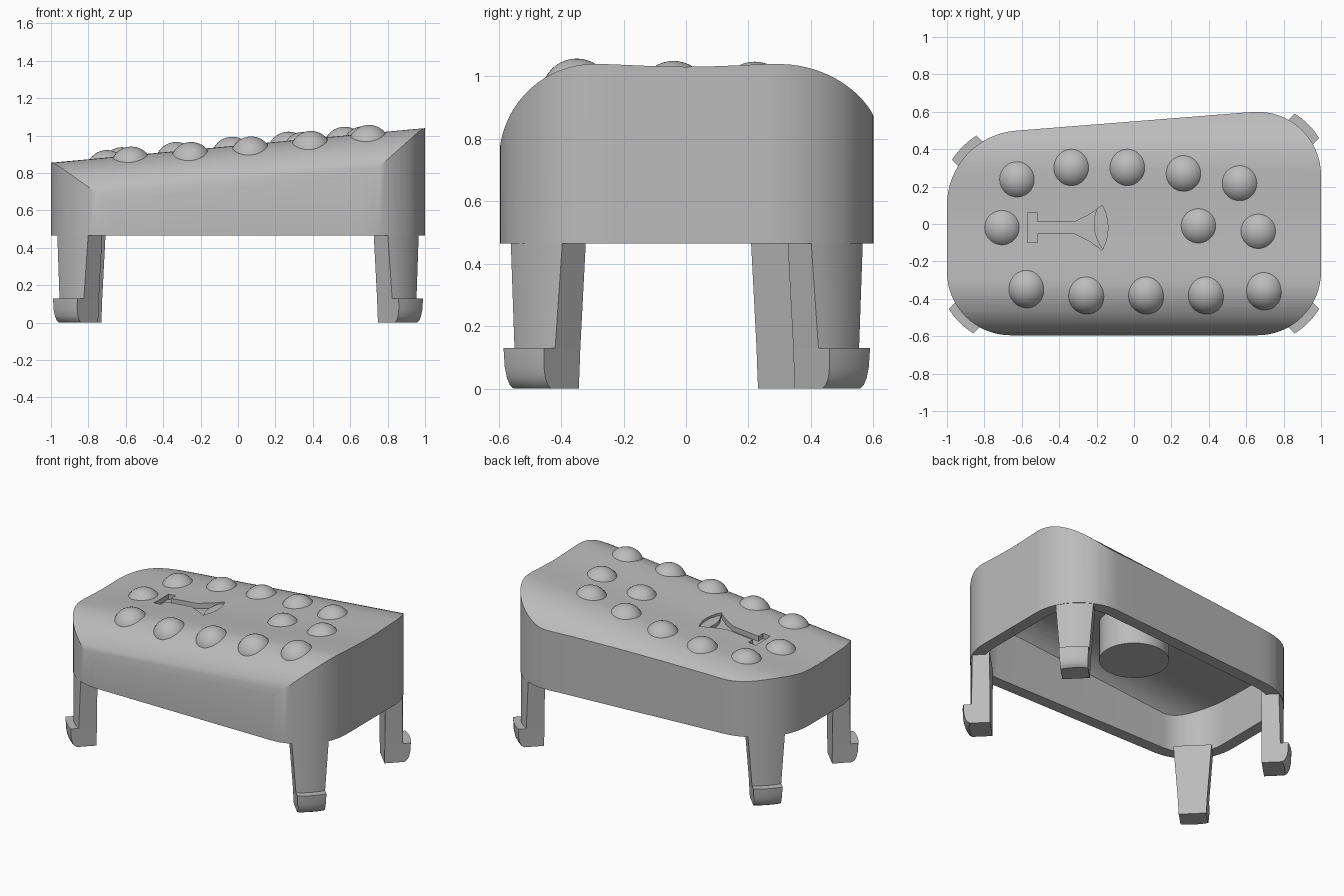
import bpy, bmesh, math
from mathutils import Vector

if "Cube" in bpy.data.objects:
    bpy.data.objects.remove(bpy.data.objects["Cube"])

grey = bpy.data.materials.new("plain grey")
grey.use_nodes = True
grey.diffuse_color = (0.5, 0.5, 0.5, 1)
grey.node_tree.nodes["Principled BSDF"].inputs["Base Color"].default_value = (0.5, 0.5, 0.5, 1)

RIM = 0.465
WALL = 0.08
ROOF_THICK = 0.09
# corner centre x, y, radius, start and end angle of its arc
CORNERS = [(-0.66, -0.255, 0.34, 180, 270), (0.66, -0.255, 0.34, 270, 360),
           (0.66, 0.26, 0.34, 0, 94.5), (-0.6, 0.1, 0.4, 94.5, 180)]


def roof(x, y):
    """Height of the sloping, round-shouldered top."""
    z = 1.04 + 0.0925 * (x - 1)
    if abs(y) < 0.3:
        return z - 0.009 * (1 - (y / 0.3) ** 2) ** 2
    t = min((abs(y) - 0.3) / (0.3 if y < 0 else 0.35), 1)
    return z - 0.28 * (1 - math.sqrt(1 - t * t))


def finish(bm, name, smooth=True):
    bmesh.ops.recalc_face_normals(bm, faces=bm.faces)
    mesh = bpy.data.meshes.new(name)
    bm.to_mesh(mesh)
    bm.free()
    ob = bpy.data.objects.new(name, mesh)
    bpy.context.collection.objects.link(ob)
    mesh.materials.append(grey)
    if smooth:
        smooth_shade(ob)
    return ob


def smooth_shade(ob):
    bpy.ops.object.select_all(action="DESELECT")
    ob.select_set(True)
    bpy.context.view_layer.objects.active = ob
    bpy.ops.object.shade_smooth_by_angle(angle=math.radians(30))


def outline(inset):
    pts = []
    for cx, cy, r, a0, a1 in CORNERS:
        for i in range(17):
            a = math.radians(a0 + (a1 - a0) * i / 16)
            pts.append((cx + (r - inset) * math.cos(a), cy + (r - inset) * math.sin(a)))
    return pts


def prism(pts, name, bottom, top, cuts=()):
    """Flat outline, sliced at the given y values, raised between two height rules."""
    bm = bmesh.new()
    bm.faces.new([bm.verts.new((x, y, 0)) for x, y in pts])
    for y in cuts:
        bmesh.ops.bisect_plane(bm, geom=bm.verts[:] + bm.edges[:] + bm.faces[:], dist=1e-4,
                               plane_co=Vector((0, y, 0)), plane_no=Vector((0, 1, 0)))
    low = bm.verts[:]
    ext = bmesh.ops.extrude_face_region(bm, geom=bm.faces[:], use_keep_orig=True)
    high = [v for v in ext["geom"] if isinstance(v, bmesh.types.BMVert)]
    for v in low:
        v.co.z = bottom(v.co.x, v.co.y)
    for v in high:
        v.co.z = top(v.co.x, v.co.y)
    return finish(bm, name, False)


def carve(ob, cutter):
    mod = ob.modifiers.new("carve", "BOOLEAN")
    mod.operation = "DIFFERENCE"
    mod.solver = "EXACT"
    mod.object = cutter
    cutter.hide_render = True
    bpy.context.view_layer.objects.active = ob
    bpy.ops.object.modifier_apply(modifier=mod.name)
    bpy.data.objects.remove(cutter)


# Hollow body
slices = [-0.3 - 0.3 * math.sin(math.radians(a)) for a in range(0, 84, 7)]
slices += [0.3 + 0.35 * math.sin(math.radians(a)) for a in range(0, 60, 6)]
slices += [-0.24 + 0.06 * i for i in range(9)]
body = prism(outline(0), "body", lambda x, y: RIM, roof, slices)
cavity = prism(outline(WALL), "cavity_cutter", lambda x, y: RIM - 0.1,
               lambda x, y: roof(x, y) - ROOF_THICK, slices)
carve(body, cavity)

# Axe-shaped recess in the top
half = [(-0.57, 0.08), (-0.515, 0.08), (-0.515, 0.03), (-0.32, 0.03), (-0.24, 0.07), (-0.17, 0.12),
        (-0.152, 0.08), (-0.142, 0.04)]
axis = -0.02
axe = [(x, axis + w) for x, w in half] + [(-0.139, axis)] + [(x, axis - w) for x, w in reversed(half)]
carve(body, prism(axe, "axe_cutter", lambda x, y: roof(x, y) - 0.035,
                  lambda x, y: roof(x, y) + 0.1))
smooth_shade(body)

# Round studs on the top
STUDS = [(-0.62, 0.24), (-0.33, 0.30), (-0.03, 0.30), (0.27, 0.27), (0.57, 0.22),
         (-0.70, -0.02), (0.35, -0.01), (0.67, -0.04),
         (-0.57, -0.34), (-0.25, -0.37), (0.07, -0.37), (0.39, -0.37), (0.70, -0.35)]
for x, y in STUDS:
    bm = bmesh.new()
    bmesh.ops.create_uvsphere(bm, u_segments=32, v_segments=20, radius=0.113)
    bmesh.ops.delete(bm, geom=[v for v in bm.verts if v.co.z < -0.01], context="VERTS")
    bmesh.ops.translate(bm, verts=bm.verts, vec=(x, y, roof(x, y) - 0.064))
    finish(bm, "stud")

# Post inside the hollow
bm = bmesh.new()
bmesh.ops.create_cone(bm, cap_ends=True, segments=48, radius1=0.215, radius2=0.215, depth=0.3)
bmesh.ops.translate(bm, verts=bm.verts, vec=(0, 0, 0.76))
finish(bm, "inner_post")


def leg_piece(name, corner, levels):
    """Stack of sections: height, half width, reach beyond the wall."""
    cx, cy, r = corner[:3]
    out = Vector((math.copysign(1, cx), math.copysign(1, cy))).normalized()
    side = Vector((-out.y, out.x))
    bm = bmesh.new()
    rings = []
    for z, w, reach in levels:
        sec = [(w * (i / 4 - 1), math.sqrt((r + reach) ** 2 - (w * (i / 4 - 1)) ** 2))
               for i in range(9)]
        sec += [(w, r - 0.13), (-w, r - 0.13)]
        ring = []
        for u, v in sec:
            p = Vector((cx, cy)) + side * u + out * v
            ring.append(bm.verts.new((p.x, p.y, z)))
        rings.append(ring)
    for a, b in zip(rings, rings[1:]):
        for i in range(len(a)):
            j = (i + 1) % len(a)
            bm.faces.new((a[i], a[j], b[j], b[i]))
    bm.faces.new(rings[0])
    bm.faces.new(rings[-1])
    finish(bm, name)


# Tapered legs with outward-hooked feet
NAMES = ["front_right", "front_left", "back_left", "back_right"]
for name, corner in zip(NAMES, CORNERS):
    leg_piece(name + "_leg", corner, [(0.13, 0.092, -0.003), (RIM + 0.02, 0.118, -0.003)])
    leg_piece(name + "_foot", corner, [(0, 0.085, 0.005), (0.012, 0.086, 0.022),
                                       (0.035, 0.087, 0.034), (0.07, 0.089, 0.042),
                                       (0.13, 0.092, 0.045)])
